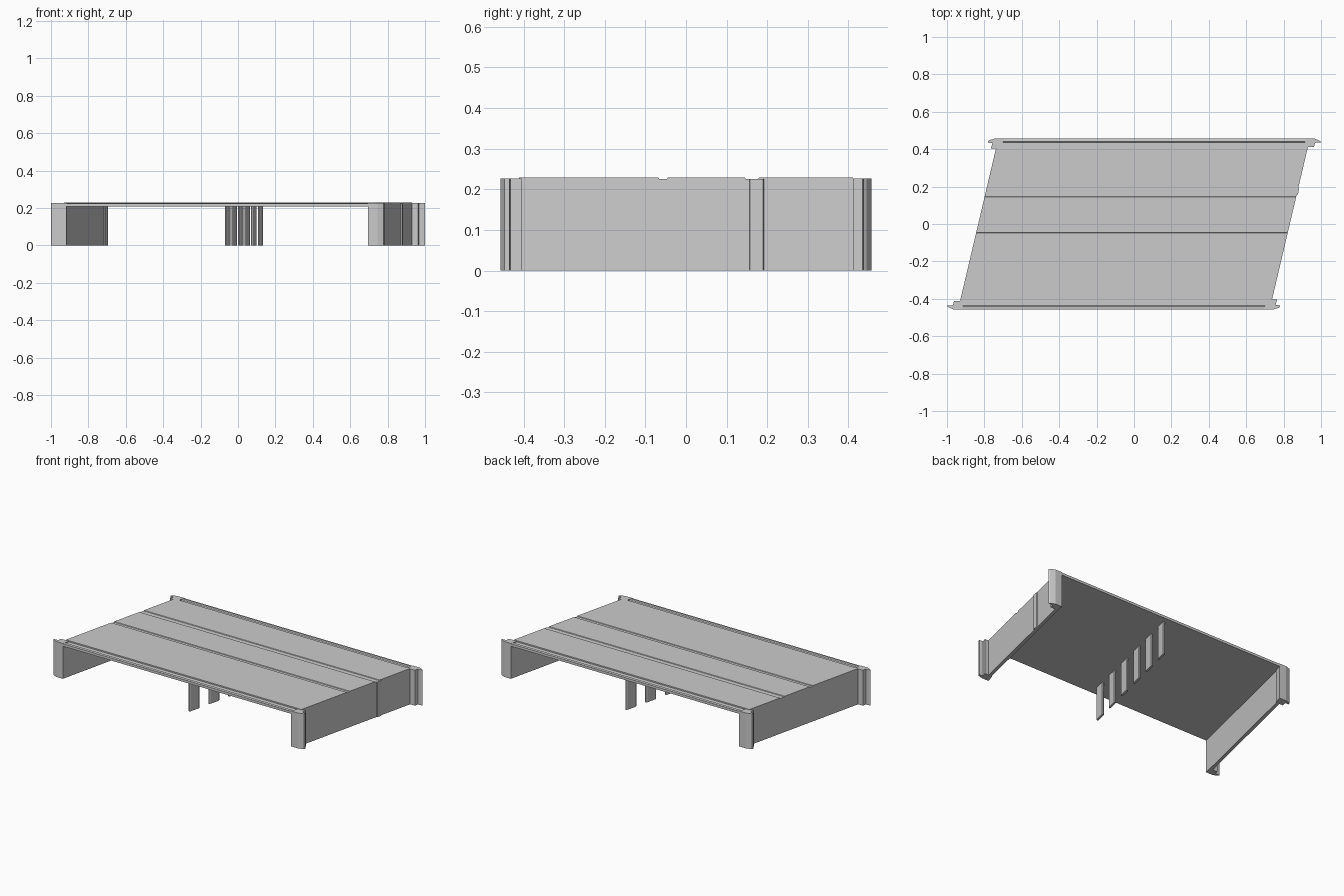
import bpy, bmesh

if "Cube" in bpy.data.objects:
    bpy.data.objects.remove(bpy.data.objects["Cube"])

SKEW = 0.235          # sideways shift of the bridge per unit of depth
HALF = 0.833          # half span to the outer wall faces
EDGE = 0.457          # half width of the bridge


def finish(name, rings):
    """Closed prism joining two matching rings of points."""
    bm = bmesh.new()
    a, b = [[bm.verts.new(p) for p in ring] for ring in rings]
    bm.faces.new(a)
    bm.faces.new(b)
    n = len(a)
    for i in range(n):
        j = (i + 1) % n
        bm.faces.new((a[i], a[j], b[j], b[i]))
    bmesh.ops.recalc_face_normals(bm, faces=bm.faces)
    mesh = bpy.data.meshes.new(name)
    bm.to_mesh(mesh)
    bm.free()
    obj = bpy.data.objects.new(name, mesh)
    bpy.context.collection.objects.link(obj)
    return obj


def upright(name, outline, z0, z1):
    return finish(name, [[(x, y, z) for x, y in outline] for z in (z0, z1)])


def skewed_block(name, x0, x1, y0, y1, z0, z1):
    return upright(name, [(x0 + SKEW * y0, y0), (x1 + SKEW * y0, y0),
                          (x1 + SKEW * y1, y1), (x0 + SKEW * y1, y1)], z0, z1)


# Deck: cross-section with edge lips, gutters and two joint grooves
top = [(-EDGE, 0.224), (-0.442, 0.226), (-0.437, 0.221), (-0.411, 0.221), (-0.411, 0.229),
       (-0.068, 0.229), (-0.066, 0.225), (-0.047, 0.225), (-0.045, 0.229),
       (0.145, 0.229), (0.147, 0.225), (0.178, 0.225), (0.18, 0.229),
       (0.411, 0.229), (0.411, 0.221), (0.437, 0.221), (0.442, 0.226), (EDGE, 0.224)]
section = [(-EDGE, 0.208)] + top + [(EDGE, 0.208)]
finish("deck", [[(s * HALF + SKEW * y, y, z) for y, z in section] for s in (-1, 1)])

# End walls and corner wings, repeated by half-turn symmetry
acute = [(-0.918, -0.457), (-0.965, -0.457), (-0.995, -0.444), (-1.0, -0.437),
         (-0.968, -0.434), (-0.962, -0.411), (-0.925, -0.411), (-0.908, -0.411)]
obtuse = [(0.695, -0.457), (0.745, -0.457), (0.778, -0.447), (0.782, -0.435),
          (0.757, -0.432), (0.765, -0.405), (0.735, -0.405), (0.712, -0.405)]
for s, side in ((1, "left"), (-1, "right")):
    x0, x1 = sorted((-s * HALF, -s * (HALF - 0.022)))
    skewed_block(side + "_end_wall", x0, x1, -EDGE + 0.001, EDGE - 0.001, 0, 0.215)
    for kind, outline in (("acute", acute), ("obtuse", obtuse)):
        upright(f"{side}_{kind}_wing", [(s * x, s * y) for x, y in outline], 0, 0.226)

# Vertical rib on the right wall
upright("wall_rib", [(0.862, 0.155), (0.877, 0.157), (0.882, 0.19), (0.872, 0.195)], 0, 0.225)

# Row of six thin piers under the middle, with chamfered ends
for i in range(6):
    yc = 0.01 + 0.15 * (i - 2.5)
    shape = [(-0.003, -0.038), (0.003, -0.038), (0.007, -0.032), (0.007, 0.032),
             (0.003, 0.038), (-0.003, 0.038), (-0.007, 0.032), (-0.007, -0.032)]
    upright(f"pier_{i + 1}", [(0.03 + x + SKEW * (yc + y), yc + y) for x, y in shape], 0, 0.212)
